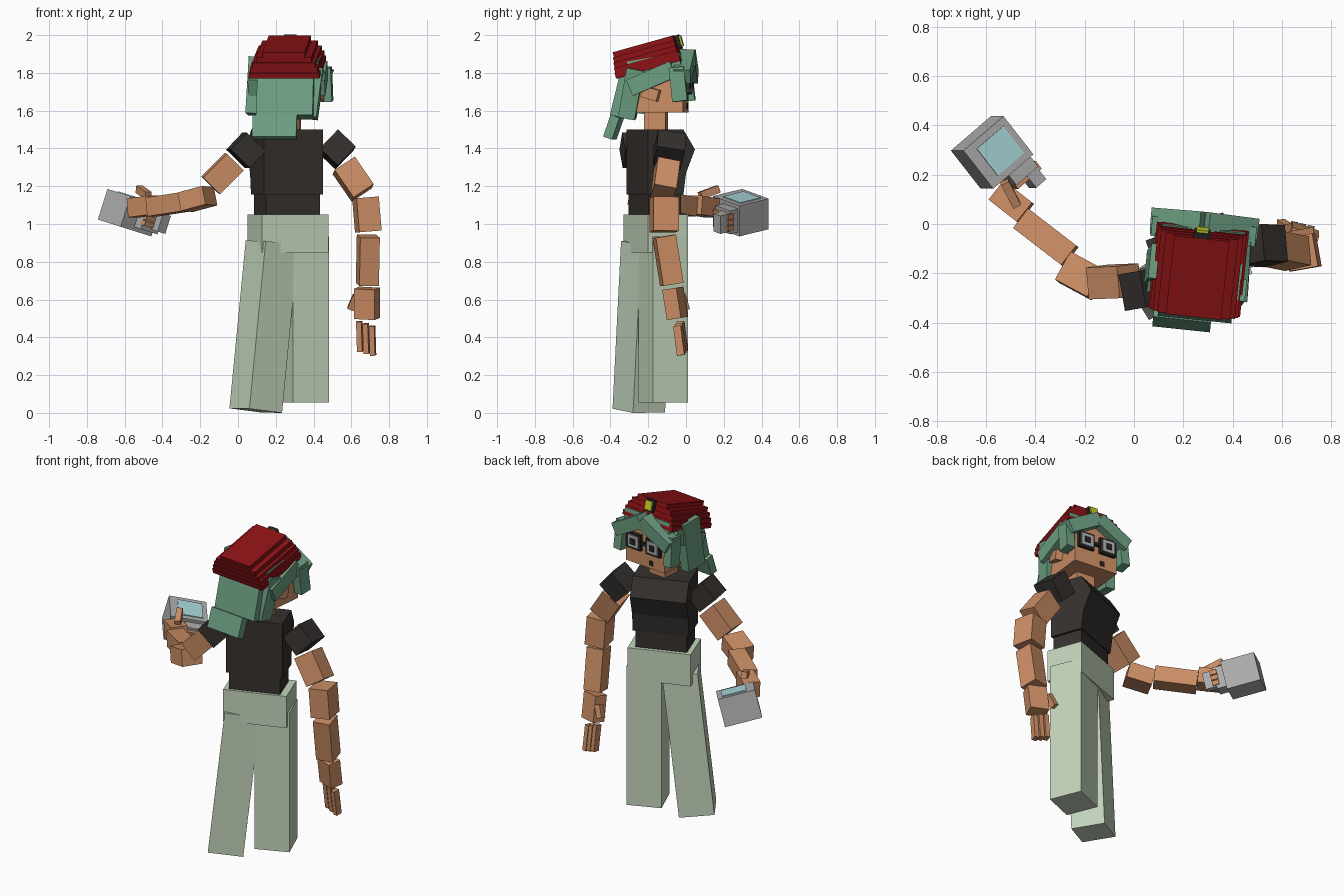
import bpy, bmesh
from math import radians, cos, sin
from mathutils import Matrix, Vector, Euler

if "Cube" in bpy.data.objects:
    bpy.data.objects.remove(bpy.data.objects["Cube"])


def material(name, r, g, b):
    m = bpy.data.materials.new(name)
    m.diffuse_color = (r, g, b, 1)
    m.use_nodes = True
    m.node_tree.nodes["Principled BSDF"].inputs["Base Color"].default_value = m.diffuse_color
    return m


SKIN = material("skin", .60, .27, .13)
HAIR = material("hair_green", .15, .34, .22)
RED = material("hat_red", .26, .006, .008)
SHIRT = material("shirt_black", .035, .03, .027)
PANTS = material("pants_green", .55, .66, .50)
METAL = material("metal", .42, .42, .42)
DARK = material("dark", .02, .02, .02)
GLASS = material("screen_blue", .40, .68, .71)
YELLOW = material("buckle_yellow", .55, .60, .02)


def add(name, bm, mat, matrix):
    me = bpy.data.meshes.new(name)
    bmesh.ops.recalc_face_normals(bm, faces=bm.faces)
    bm.to_mesh(me)
    bm.free()
    me.materials.append(mat)
    ob = bpy.data.objects.new(name, me)
    ob.matrix_world = matrix
    bpy.context.collection.objects.link(ob)
    return ob


def box(name, loc, size, mat, rot=(0, 0, 0), frame=Matrix()):
    """Box at loc, rotated in degrees, inside an optional parent frame."""
    bm = bmesh.new()
    bmesh.ops.create_cube(bm, size=1)
    bmesh.ops.scale(bm, vec=size, verts=bm.verts)
    r = Euler([radians(a) for a in rot]).to_matrix().to_4x4()
    return add(name, bm, mat, frame @ Matrix.Translation(loc) @ r)


def limb(name, p0, p1, w, d, yaw, mat, frame=Matrix()):
    """Box running from p0 to p1; its width axis lies close to the yaw heading."""
    p0, p1 = Vector(p0), Vector(p1)
    z = (p0 - p1).normalized()
    x = Vector((cos(radians(yaw)), sin(radians(yaw)), 0))
    x = (x - z * x.dot(z)).normalized()
    r = Matrix((x, z.cross(x), z)).transposed().to_4x4()
    bm = bmesh.new()
    bmesh.ops.create_cube(bm, size=1)
    bmesh.ops.scale(bm, vec=(w, d, (p0 - p1).length), verts=bm.verts)
    return add(name, bm, mat, frame @ Matrix.Translation((p0 + p1) / 2) @ r)


# legs and hips
limb("right_leg", (.35, -.12, .935), (.35, -.12, .055), .205, .20, 22, PANTS)
limb("left_leg", (.18, -.205, .90), (.094, -.25, .012), .205, .20, 32, PANTS)
box("hips", (.265, -.16, .95), (.376, .225, .20), PANTS, (0, 0, 20))

# torso: waist and a chest extruded from its side profile
TORSO = Matrix.Translation((.26, -.165, 0)) @ Matrix.Rotation(radians(20), 4, 'Z')
box("waist", (0, 0, 1.10), (.305, .185, .13), SHIRT, frame=TORSO)
bm = bmesh.new()
prof = [(-.1, 1.155), (.1, 1.155), (.115, 1.27), (.165, 1.395), (.1, 1.5), (-.1, 1.5)]
face = bm.faces.new([bm.verts.new((-.167, y, z)) for y, z in prof])
ext = bmesh.ops.extrude_face_region(bm, geom=[face])
bmesh.ops.translate(bm, vec=(.334, 0, 0),
                    verts=[v for v in ext["geom"] if isinstance(v, bmesh.types.BMVert)])
add("chest", bm, SHIRT, TORSO)

# right arm hanging down
limb("right_sleeve", (.475, -.085, 1.44), (.57, -.09, 1.35), .14, .15, 5, SHIRT)
limb("right_upper_arm", (.56, -.10, 1.31), (.66, -.12, 1.165), .13, .12, 5, SKIN)
limb("right_elbow", (.675, -.115, 1.14), (.69, -.115, .96), .12, .135, 10, SKIN)
limb("right_forearm", (.69, -.115, .935), (.685, -.075, .68), .105, .11, 10, SKIN)
limb("right_hand", (.683, -.07, .66), (.683, -.045, .50), .115, .08, -20, SKIN)
limb("right_thumb", (.625, -.02, .62), (.595, 0, .55), .035, .04, 0, SKIN)
for i in range(3):
    x = .642 + .034 * i
    limb(f"right_finger_{i}", (x, -.03 - .008 * i, .485 - .012 * i),
         (x + .005, -.01 - .008 * i, .325 - .01 * i), .028, .04, -10, SKIN)

# left arm reaching forward
limb("left_sleeve", (.085, -.255, 1.435), (0, -.27, 1.345), .14, .15, 10, SHIRT)
limb("left_upper_arm", (-.02, -.23, 1.33), (-.145, -.235, 1.205), .125, .13, 5, SKIN)
limb("left_elbow", (-.15, -.245, 1.15), (-.28, -.175, 1.115), .13, .10, 50, SKIN)
limb("left_forearm", (-.26, -.13, 1.12), (-.455, .02, 1.09), .10, .10, 52, SKIN)
limb("left_hand", (-.44, .045, 1.10), (-.555, .135, 1.085), .10, .10, 52, SKIN)
limb("left_thumb", (-.475, .075, 1.15), (-.525, .17, 1.185), .035, .04, 20, SKIN)

# handheld device: body along its own tilted axes, screen, grip, fingers
up = Vector((.3, .0, .95)).normalized()
u = Vector((cos(radians(38)), sin(radians(38)), 0))
u = (u - up * u.dot(up)).normalized()
DEV = Matrix.Translation((-.575, .29, 1.06)) @ \
    Matrix((u, up.cross(u), up)).transposed().to_4x4()
box("device_body", (0, 0, 0), (.22, .20, .17), METAL, frame=DEV)
box("device_screen", (.01, 0, .086), (.145, .14, .008), GLASS, frame=DEV)
box("device_grip_base", (.04, -.125, 0), (.12, .06, .13), METAL, frame=DEV)
box("device_grip", (.07, -.17, 0), (.055, .10, .10), METAL, frame=DEV)
for i in range(3):
    box(f"left_finger_{i}", (.045, -.155, .035 - .032 * i), (.13, .04, .026),
        SKIN, frame=DEV)

# head
HEAD = Matrix.Translation((.27, -.15, 0)) @ Matrix.Rotation(radians(-6), 4, 'Z')
box("neck", (0, -.01, 1.55), (.12, .115, .13), SKIN, frame=HEAD)
box("head", (0, .02, 1.72), (.29, .26, .26), SKIN, frame=HEAD)
box("mouth", (-.045, .151, 1.625), (.028, .006, .03), DARK, frame=HEAD)
box("glasses_bridge", (0, .158, 1.735), (.06, .015, .02), DARK, frame=HEAD)
for s, side in ((-1, "left"), (1, "right")):
    x = .073 * s
    box(side + "_eye_frame", (x, .155, 1.735), (.105, .03, .10), DARK, frame=HEAD)
    box(side + "_eye_lens", (x, .166, 1.735), (.08, .02, .075), METAL, frame=HEAD)
    box(side + "_pupil", (x, .172, 1.735), (.035, .02, .035), DARK, frame=HEAD)
    box(side + "_ear", (.155 * s, -.02, 1.69), (.05, .09, .06), SKIN, (-15, 0, -10 * s), HEAD)
    # fringe, side locks and slanted strands
    limb(side + "_fringe", (0, .155, 1.89), (.2 * s, .15, 1.78), .09, .08, 90, HAIR, HEAD)
    limb(side + "_front_lock", (.185 * s, .12, 1.83), (.19 * s, .14, 1.65), .055, .08, 0, HAIR, HEAD)
    limb(side + "_side_strand", (.165 * s, .10, 1.82), (.175 * s, -.13, 1.72), .06, .09, 0, HAIR, HEAD)
limb("left_side_lock", (-.175, -.02, 1.88), (-.19, -.05, 1.58), .06, .14, 0, HAIR, HEAD)
limb("right_side_lock", (.17, -.1, 1.82), (.14, -.15, 1.56), .05, .09, 0, HAIR, HEAD)
box("hair_cap", (0, 0, 1.84), (.34, .28, .09), HAIR, (10, 0, 0), HEAD)
limb("back_hair", (0, -.125, 1.81), (0, -.185, 1.565), .30, .11, 0, HAIR, HEAD)
limb("back_hair_tip", (-.05, -.22, 1.57), (-.05, -.26, 1.455), .235, .05, 0, HAIR, HEAD)

# hat: stacked slabs, each narrower, tipped to the back
HAT = HEAD @ Matrix.Translation((-.005, -.05, 1.885)) @ Matrix.Rotation(radians(15.5), 4, 'X')
for i, w in enumerate((.375, .36, .335, .295, .225)):
    box(f"hat_layer_{i}", (0, 0, -.056 + .028 * i), (w, .355 - .006 * i, .03), RED, frame=HAT)
box("hat_buckle_frame", (0, .172, .035), (.065, .03, .07), DARK, frame=HAT)
box("hat_buckle", (0, .182, .035), (.05, .03, .055), YELLOW, frame=HAT)
